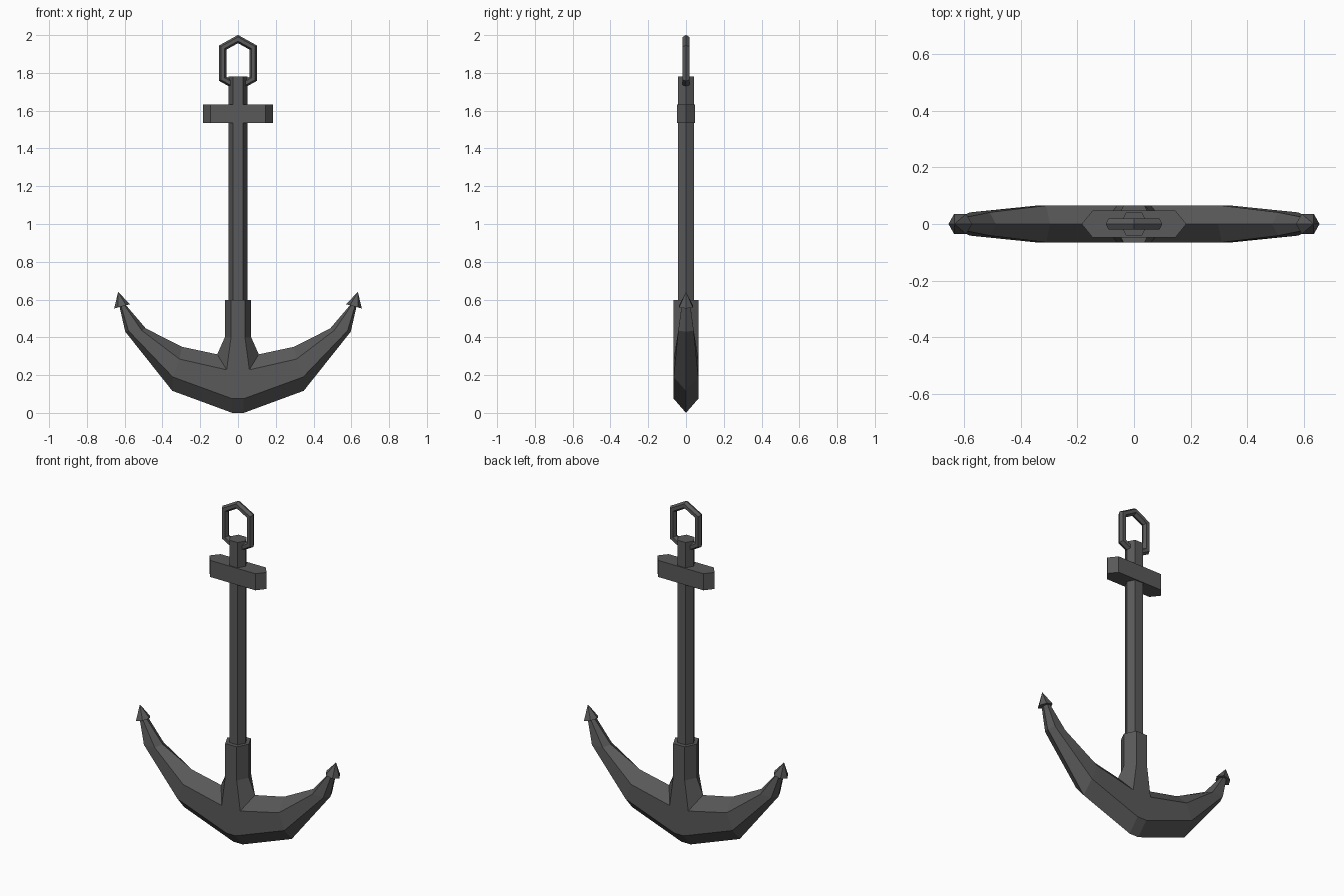
import bpy, bmesh
from mathutils import Vector

if "Cube" in bpy.data.objects:
    bpy.data.objects.remove(bpy.data.objects["Cube"])

iron = bpy.data.materials.new("dark iron")
iron.diffuse_color = (0.1, 0.1, 0.1, 1)
iron.use_nodes = True
iron.node_tree.nodes["Principled BSDF"].inputs["Base Color"].default_value = iron.diffuse_color


def loft(name, rings, closed=False):
    """Skin a list of rings of points; cap the ends unless closed."""
    bm = bmesh.new()
    vs = [[bm.verts.new(p) for p in r] for r in rings]
    n, m = len(rings), len(rings[0])
    for i in range(n if closed else n - 1):
        a, b = vs[i], vs[(i + 1) % n]
        for j in range(m):
            k = (j + 1) % m
            bm.faces.new((a[j], a[k], b[k], b[j]))
    if not closed:
        bm.faces.new(vs[0])
        bm.faces.new(vs[-1])
    bmesh.ops.recalc_face_normals(bm, faces=bm.faces)
    me = bpy.data.meshes.new(name)
    bm.to_mesh(me)
    bm.free()
    me.materials.append(iron)
    ob = bpy.data.objects.new(name, me)
    bpy.context.collection.objects.link(ob)
    return ob


def hexagon(tip, flat, y, z_tip, z_flat=None):
    """Horizontal hexagon with points on the x axis."""
    zf = z_tip if z_flat is None else z_flat
    return [(tip, 0, z_tip), (flat, y, zf), (-flat, y, zf),
            (-tip, 0, z_tip), (-flat, -y, zf), (flat, -y, zf)]


# shank and stock
loft("shank", [hexagon(.05, .027, .042, z) for z in (.4, 1.78)])
loft("stock", [hexagon(.185, .146, .048, z) for z in (1.535, 1.632)])

# socket flaring into the crown
loft("socket", [hexagon(.11, .06, .065, .31, .228),
                hexagon(.07, .037, .065, .4),
                hexagon(.07, .037, .065, .597)])

# arms: bottom ridge, lower crease, upper crease, top ridge (x, z), half thickness
stations = [
    ((.03, 0), (.03, .075), (.06, .228), (.11, .31), .065),
    ((.348, .117), (.345, .19), (.31, .285), (.297, .35), .065),
    ((.597, .43), (.58, .435), (.51, .437), (.488, .447), .041),
    ((.63, .575), (.622, .575), (.604, .575), (.597, .575), .022),
]


def section(s, side):
    b, l, u, t, y = s
    pts = [(b, 0), (l, y), (u, y), (t, 0), (u, -y), (l, -y)]
    return [(side * p[0], yy, p[1]) for p, yy in pts]


loft("arms", [section(s, -1) for s in reversed(stations)] +
     [section(s, 1) for s in stations])

# pointed bills at the arm ends
for side, label in ((1, "right"), (-1, "left")):
    axis = Vector((side * .02, 0, .075)).normalized()
    across = Vector((axis.z, 0, -axis.x))
    base = Vector((side * .614, 0, .564))
    rings = []
    for h, r in ((0, 1), (.078, .02)):
        rings.append([base + axis * h + across * x * r + Vector((0, y * r, 0))
                      for x, y, _ in hexagon(.043, .022, .036, 0)])
    loft("bill_" + label, rings)

# long hexagonal ring, mitred at its corners
path = [Vector(p) for p in ((0, 1.979), (.081, 1.934), (.081, 1.769),
                            (0, 1.724), (-.081, 1.769), (-.081, 1.934))]
rings = []
for i, p in enumerate(path):
    d1 = (p - path[i - 1]).normalized()
    d2 = (path[(i + 1) % 6] - p).normalized()
    n1, n2 = Vector((-d1.y, d1.x)), Vector((-d2.y, d2.x))
    out = -(n1 + n2) / (1 + n1.dot(n2))
    out = -out
    rings.append([(p.x + out.x * a, y, p.y + out.y * a)
                  for a, y, _ in hexagon(.019, .0095, .019, 0)])
loft("shackle_ring", rings, closed=True)
